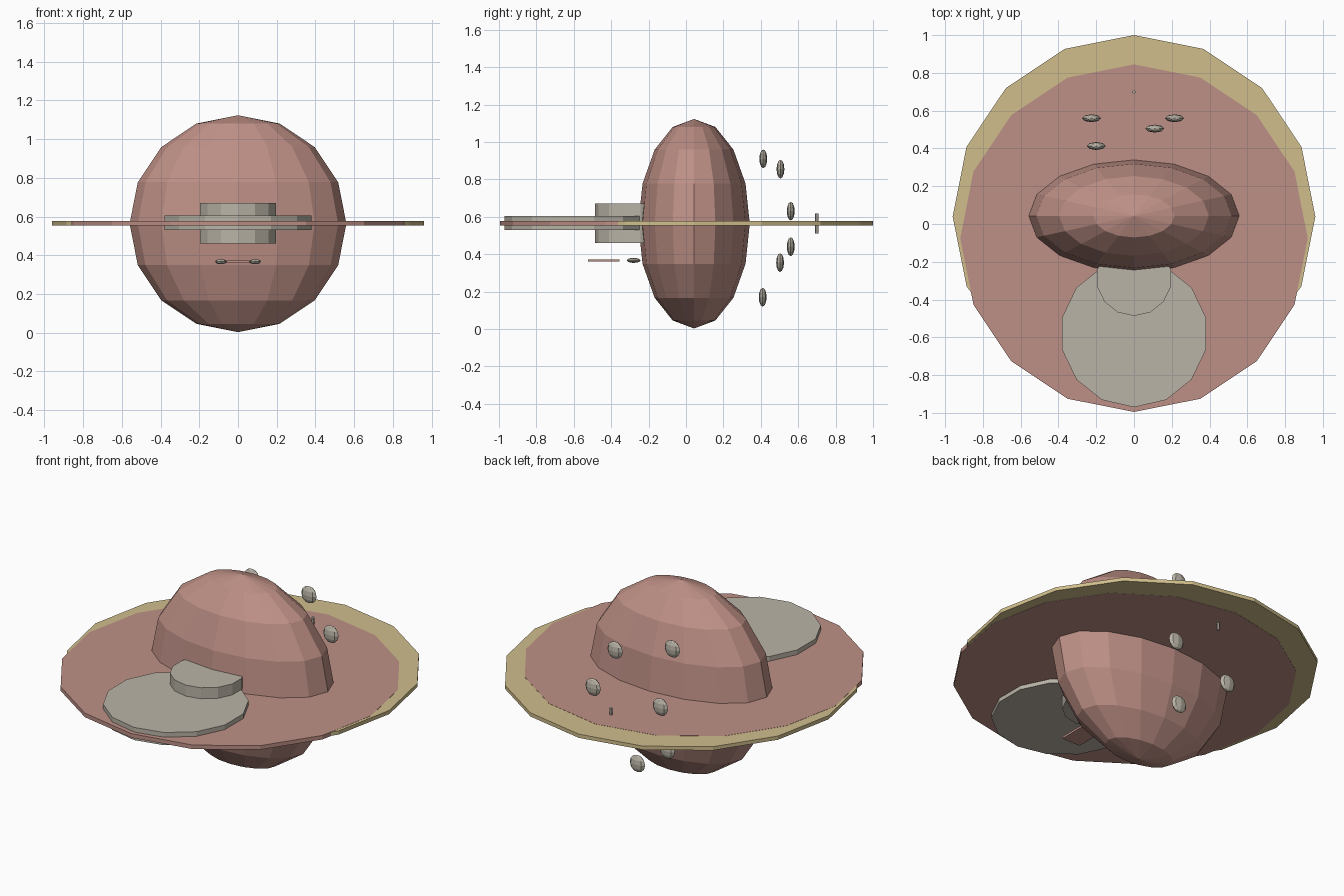
import bpy, bmesh, math
from mathutils import Matrix, Vector

if "Cube" in bpy.data.objects:
    bpy.data.objects.remove(bpy.data.objects["Cube"])


def material(name, rgb):
    m = bpy.data.materials.new(name)
    m.diffuse_color = (*rgb, 1.0)
    m.use_nodes = True
    m.node_tree.nodes["Principled BSDF"].inputs["Base Color"].default_value = m.diffuse_color
    return m


RED = material("dusty red", (0.515, 0.279, 0.238))
TAN = material("sand tan", (0.631, 0.515, 0.262))
GREY = material("warm grey", (0.491, 0.456, 0.386))


def finish(name, bm, mat):
    bmesh.ops.recalc_face_normals(bm, faces=bm.faces[:])
    me = bpy.data.meshes.new(name)
    bm.to_mesh(me)
    bm.free()
    me.materials.append(mat)
    bpy.context.collection.objects.link(bpy.data.objects.new(name, me))


def ellipsoid(name, center, radii, mat, segments, rings):
    bm = bmesh.new()
    bmesh.ops.create_uvsphere(
        bm, u_segments=segments, v_segments=rings, radius=1,
        matrix=Matrix.LocRotScale(Vector(center), None, Vector(radii)))
    finish(name, bm, mat)


def disc(name, y, radius, z0, z1, mat, sides):
    # upright prism with one corner pointing to the front
    bm = bmesh.new()
    bmesh.ops.create_cone(bm, cap_ends=True, segments=sides, radius1=radius,
                          radius2=radius, depth=z1 - z0)
    bm.verts.ensure_lookup_table()
    first = bm.verts[0].co
    turn = -math.pi / 2 - math.atan2(first.y, first.x)
    bmesh.ops.transform(
        bm, verts=bm.verts[:],
        matrix=Matrix.Translation((0, y, (z0 + z1) / 2)) @ Matrix.Rotation(turn, 4, 'Z'))
    finish(name, bm, mat)


# main hull
ellipsoid("body", (0, 0.043, 0.563), (0.56, 0.298, 0.56), RED, 16, 8)

# two overlapping thin wings, the red one a hair thicker
disc("rear_wing", 0.04, 0.96, 0.5545, 0.5765, TAN, 16)
disc("front_wing", -0.075, 0.92, 0.5535, 0.5775, RED, 16)

# front snout: wide plate and neck collar
disc("snout_plate", -0.58, 0.39, 0.53, 0.605, GREY, 14)
disc("neck_collar", -0.287, 0.2, 0.46, 0.67, GREY, 14)

# eyes under the snout
for side, x in (("left", -0.088), ("right", 0.088)):
    ellipsoid(f"eye_{side}", (x, -0.28, 0.367), (0.03, 0.037, 0.0135), GREY, 8, 6)

# flat tongue plate
bm = bmesh.new()
bmesh.ops.create_cube(bm, size=1, matrix=Matrix.LocRotScale(
    Vector((0, -0.44, 0.366)), None, Vector((0.12, 0.17, 0.012))))
finish("tongue", bm, RED)

# floating studs behind the hull
studs = [(-0.2, 0.413, 0.91), (0.11, 0.505, 0.855), (-0.225, 0.56, 0.63),
         (0.215, 0.56, 0.63), (0.175, 0.56, 0.44), (-0.23, 0.503, 0.355),
         (0.03, 0.41, 0.17)]
for i, p in enumerate(studs):
    ellipsoid(f"stud_{i + 1}", p, (0.05, 0.021, 0.05), GREY, 8, 6)

# small pin through the rear wing
disc("rear_pin", 0.70, 0.009, 0.51, 0.618, GREY, 6)
